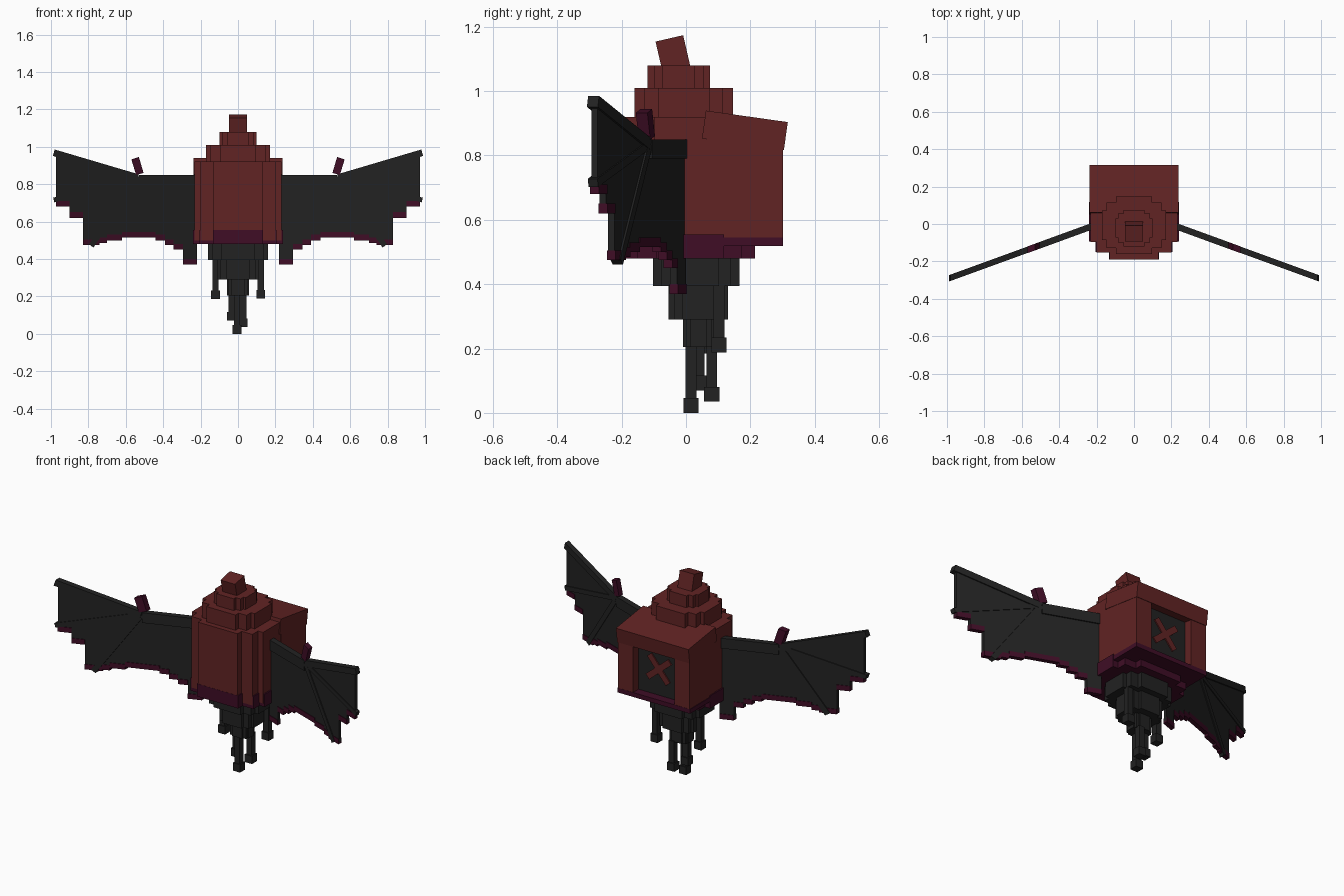
import bpy
import bmesh
from math import radians, hypot
from mathutils import Matrix, Vector

old = bpy.data.objects.get("Cube")
if old:
    bpy.data.objects.remove(old, do_unlink=True)


def material(name, rgb):
    m = bpy.data.materials.new(name)
    m.use_nodes = True
    m.diffuse_color = (*rgb, 1)
    m.node_tree.nodes["Principled BSDF"].inputs["Base Color"].default_value = (*rgb, 1)
    return m


RED = material("dark red", (0.12, 0.017, 0.017))
BLACK = material("charcoal", (0.016, 0.016, 0.016))
PURPLE = material("dark purple", (0.05, 0.004, 0.019))


def finish(name, bm, mat):
    bmesh.ops.recalc_face_normals(bm, faces=bm.faces)
    mesh = bpy.data.meshes.new(name)
    bm.to_mesh(mesh)
    bm.free()
    mesh.materials.append(mat)
    obj = bpy.data.objects.new(name, mesh)
    bpy.context.collection.objects.link(obj)
    return obj


def loft(name, ring_a, ring_b, mat):
    """Closed prism between two matching rings of points."""
    bm = bmesh.new()
    a = [bm.verts.new(p) for p in ring_a]
    b = [bm.verts.new(p) for p in ring_b]
    bm.faces.new(a)
    bm.faces.new(b[::-1])
    for i in range(len(a)):
        j = (i + 1) % len(a)
        bm.faces.new((a[i], b[i], b[j], a[j]))
    return finish(name, bm, mat)


def box(name, center, size, mat, turn=0, axis='X'):
    bm = bmesh.new()
    matrix = (Matrix.Translation(center) @ Matrix.Rotation(radians(turn), 4, axis)
              @ Matrix.Diagonal((*size, 1)))
    bmesh.ops.create_cube(bm, size=1, matrix=matrix)
    return finish(name, bm, mat)


def tier(name, hx, hy, cy, z0, z1, mat):
    """Stepped round layer."""
    quarter = [(1, .52), (.86, .52), (.86, .8), (.56, .8), (.56, 1)]
    half = quarter + [(-x, y) for x, y in quarter[::-1]]
    ring = half + [(-x, -y) for x, y in half]
    loft(name, [(x * hx, cy + y * hy, z0) for x, y in ring],
         [(x * hx, cy + y * hy, z1) for x, y in ring], mat)


# Round body and roof
tier("body", .232, .193, .003, .5, .92, RED)
tier("roof_lower", .17, .153, -.007, .9, 1.01, RED)
tier("roof_upper", .1, .097, -.022, 1.0, 1.08, RED)
box("roof_knob", (0, -.041, 1.117), (.094, .088, .096), RED, 13)
tier("body_hem", .24, .203, .012, .48, .555, PURPLE)

# Back box with recessed panel and cross
for side, s in (("left", 1), ("right", -1)):
    box(side + "_back_post", (s * .185, .183, .695), (.1, .236, .33), RED)
box("back_panel", (0, .2, .69), (.28, .1, .32), BLACK)
for turn in (40, -50):
    box("back_cross_bar", (0, .253, .7), (.19, .008, .036), RED, turn, 'Y')
box("back_hem", (0, .2, .532), (.476, .204, .026), PURPLE)
box("back_hood", (0, .183, .878), (.474, .257, .088), RED, -8)

# Stepped underside
tier("under_upper", .16, .135, .032, .395, .49, BLACK)
tier("under_middle", .11, .093, .038, .29, .4, BLACK)
tier("under_lower", .06, .05, .04, .205, .295, BLACK)

# Hanging roots with block feet: x, y, bottom, top
roots = [(-.005, .016, 0, .21), (.028, .08, .035, .21), (-.035, .04, .07, .21),
         (.122, .102, .188, .4), (-.12, .04, .185, .4)]
for x, y, z0, z1 in roots:
    stalk = min(z1, .3) if abs(x) < .1 else .4
    box("root_stalk", (x, y, (z0 + stalk) / 2 + .02), (.034, .034, stalk - z0 - .04), BLACK)
    box("root_foot", (x, y, z0 + .023), (.047, .047, .046), BLACK)


# Wings
def wing_part(name, pts, thick, mat):
    """Prism on the forward-swept wing plane, made for both sides."""
    for side, s in (("left", 1), ("right", -1)):
        rings = [[(s * x, -.016 - .364 * (x - .235) + t * thick / 2, z) for x, z in pts]
                 for t in (-1, 1)]
        loft(side + "_" + name, rings[0], rings[1], mat)


def bar(name, p, q, width, thick, mat):
    dx, dz = q[0] - p[0], q[1] - p[1]
    k = width / 2 / hypot(dx, dz)
    nx, nz = -dz * k, dx * k
    wing_part(name, [(p[0] + nx, p[1] + nz), (q[0] + nx, q[1] + nz),
                     (q[0] - nx, q[1] - nz), (p[0] - nx, p[1] - nz)], thick, mat)


# Scalloped lower edge: start of each step and its height
steps = [(.22, .37), (.295, .45), (.345, .475), (.39, .5), (.44, .515), (.62, .5),
         (.7, .485), (.74, .475), (.83, .62), (.9, .68), (.972, .68)]
outline = [(.972, .96), (.53, .84), (.22, .84)]
for (x0, z), (x1, _) in zip(steps, steps[1:]):
    outline += [(x0, z + .01), (x1, z + .01)]
    wing_part("wing_trim", [(x0, z), (x1, z), (x1, z + .03), (x0, z + .03)], .027, PURPLE)
wing_part("wing_membrane", outline, .02, BLACK)

# Wing bones and elbow claw
wing_part("wing_arm", [(.22, .79), (.53, .79), (.53, .85), (.22, .85)], .036, BLACK)
elbow = (.535, .835)
bar("wing_top_finger", elbow, (.985, .968), .036, .034, BLACK)
bar("wing_middle_finger", elbow, (.985, .715), .026, .03, BLACK)
bar("wing_lower_finger", elbow, (.785, .47), .03, .032, BLACK)
wing_part("wing_claw", [(.505, .86), (.545, .85), (.57, .932), (.53, .945)], .036, PURPLE)
